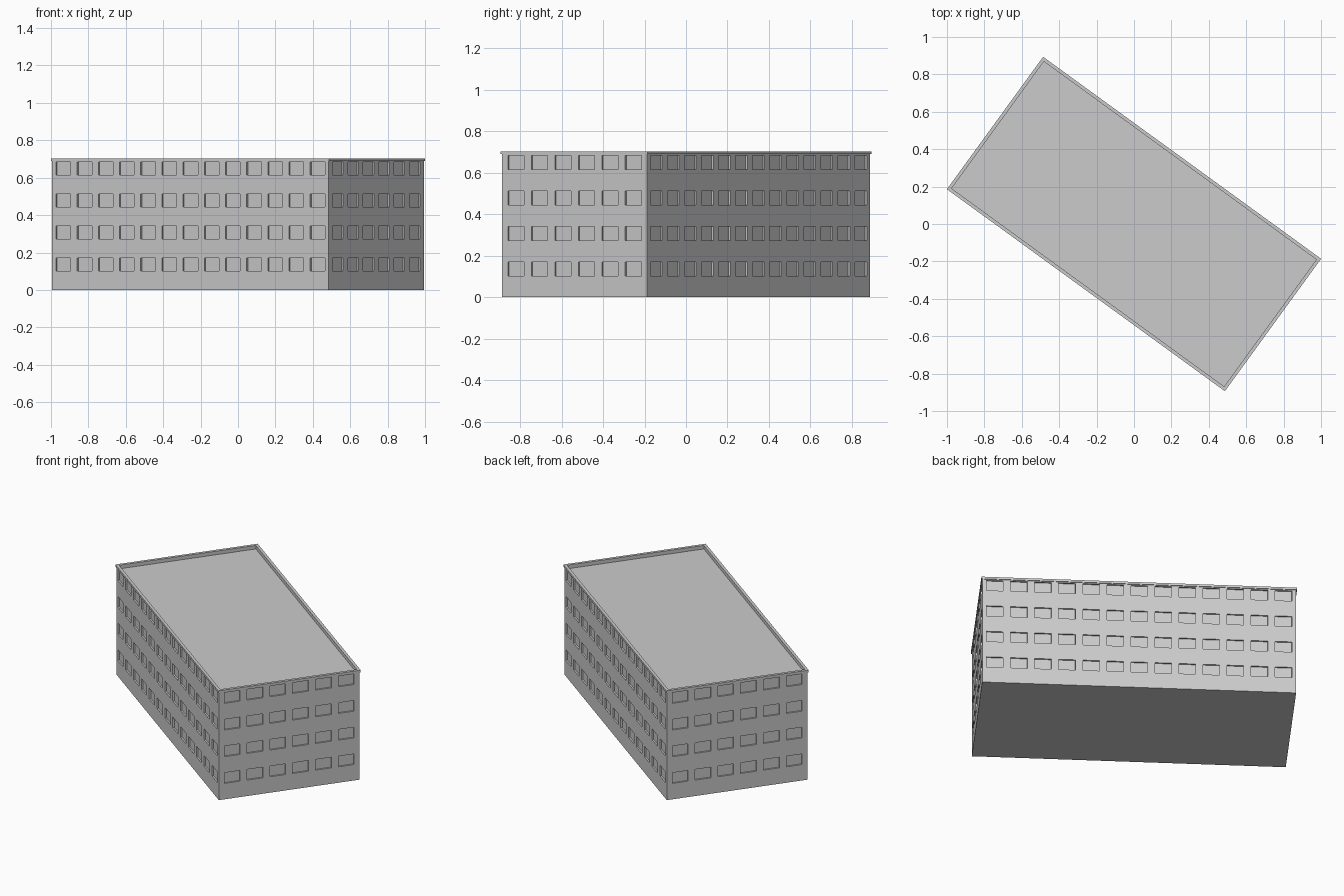
import bpy, bmesh, math
from mathutils import Matrix, Vector

cube = bpy.data.objects.get("Cube")
if cube:
    bpy.data.objects.remove(cube, do_unlink=True)

# Main dimensions
LENGTH, WIDTH, TOP = 1.837, 0.875, 0.703
OVERHANG, CORNICE_Z, ROOF_Z, PARAPET = 0.005, 0.689, 0.68, 0.018
PITCH, WINDOW_W, WINDOW_H, RECESS = 0.14, 0.097, 0.068, 0.01
FLOOR_H, FIRST_SILL, FLOORS = 0.171, 0.102, 4
TURN = Matrix.Rotation(math.radians(-36), 4, 'Z')

grey = bpy.data.materials.new("concrete grey")
grey.use_nodes = True
colour = (0.6, 0.6, 0.6, 1)
grey.diffuse_color = colour
grey.node_tree.nodes["Principled BSDF"].inputs["Base Color"].default_value = colour


def finish(bm, name):
    bmesh.ops.remove_doubles(bm, verts=bm.verts, dist=0.0001)
    bmesh.ops.transform(bm, matrix=TURN, verts=bm.verts)
    mesh = bpy.data.meshes.new(name)
    bm.to_mesh(mesh)
    bm.free()
    mesh.materials.append(grey)
    obj = bpy.data.objects.new(name, mesh)
    bpy.context.collection.objects.link(obj)
    return obj


def quad(bm, points):
    bm.faces.new([bm.verts.new(p) for p in points])


def rectangle(inset, z):
    x, y = LENGTH / 2 - inset, WIDTH / 2 - inset
    return [Vector((sx * x, sy * y, z)) for sx, sy in ((-1, -1), (1, -1), (1, 1), (-1, 1))]


def facade(bm, span, distance, count, angle):
    """One wall facing -y, divided into cells with recessed windows, then turned."""
    us, zs = [-span / 2], [0]
    for i in range(count):
        centre = (i - (count - 1) / 2) * PITCH
        us += [centre - WINDOW_W / 2, centre + WINDOW_W / 2]
    for i in range(FLOORS):
        sill = FIRST_SILL + i * FLOOR_H
        zs += [sill, sill + WINDOW_H]
    us.append(span / 2)
    zs.append(CORNICE_Z)
    turn = Matrix.Rotation(angle, 3, 'Z')
    for i in range(len(us) - 1):
        for j in range(len(zs) - 1):
            corners = [(us[i], zs[j]), (us[i + 1], zs[j]),
                       (us[i + 1], zs[j + 1]), (us[i], zs[j + 1])]
            front = [turn @ Vector((u, -distance, z)) for u, z in corners]
            if i % 2 and j % 2:
                back = [turn @ Vector((u, RECESS - distance, z)) for u, z in corners]
                quad(bm, back)
                for k in range(4):
                    n = (k + 1) % 4
                    quad(bm, [front[k], front[n], back[n], back[k]])
            else:
                quad(bm, front)


# Walls with window recesses, and the underside
long_side, short_side = LENGTH - 2 * OVERHANG, WIDTH - 2 * OVERHANG
bm = bmesh.new()
for side in range(4):
    if side % 2 == 0:
        facade(bm, long_side, short_side / 2, 13, side * math.pi / 2)
    else:
        facade(bm, short_side, long_side / 2, 6, side * math.pi / 2)
quad(bm, rectangle(OVERHANG, 0)[::-1])
finish(bm, "walls")

# Cornice and parapet swept around the top edge
bm = bmesh.new()
profile = [(OVERHANG, CORNICE_Z), (0, CORNICE_Z), (0, TOP), (PARAPET, TOP), (PARAPET, ROOF_Z)]
for low, high in zip(profile, profile[1:]):
    a, b = rectangle(*low), rectangle(*high)
    for k in range(4):
        n = (k + 1) % 4
        quad(bm, [a[k], a[n], b[n], b[k]])
finish(bm, "parapet")

# Sunken flat roof
bm = bmesh.new()
quad(bm, rectangle(PARAPET, ROOF_Z))
finish(bm, "roof")
